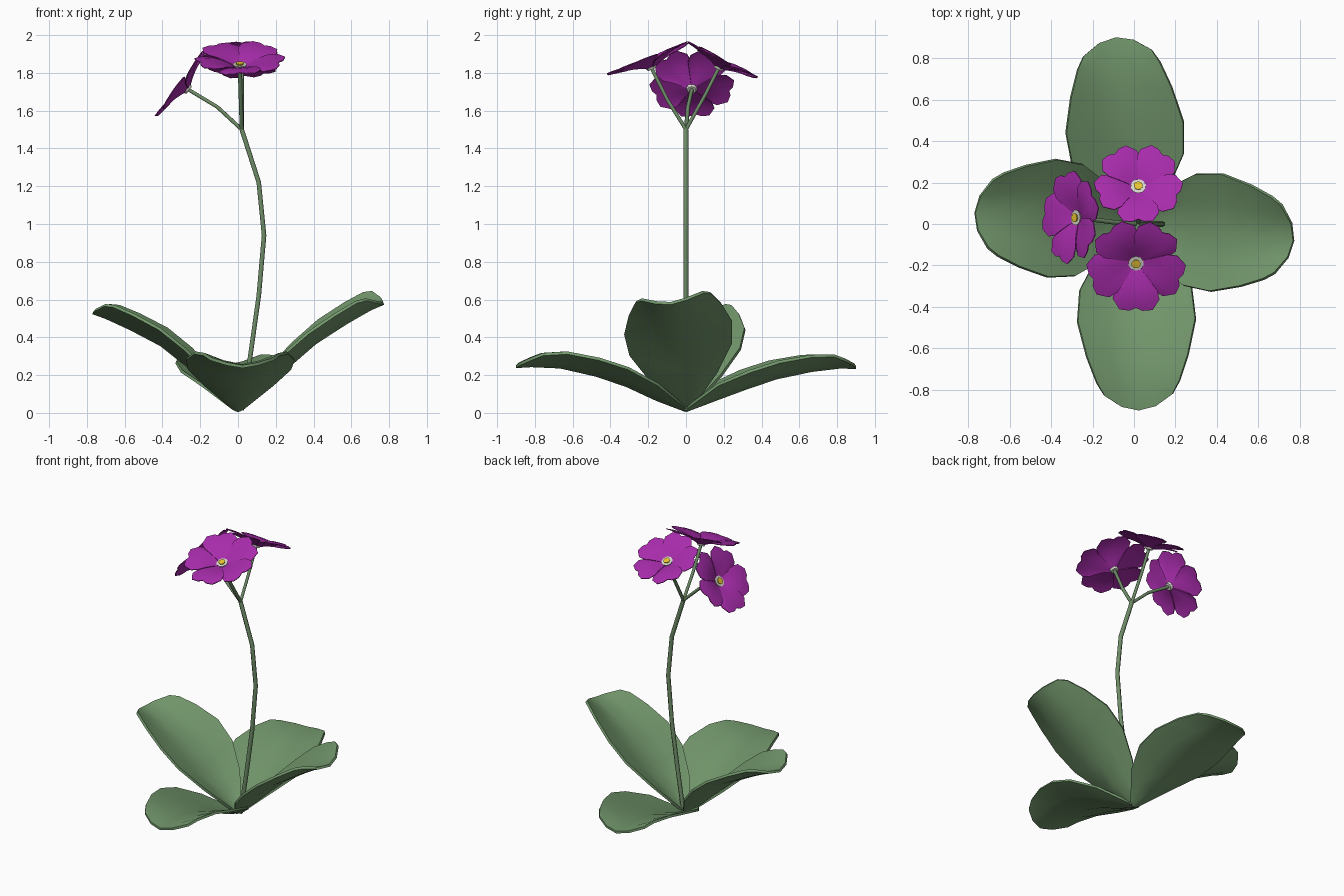
import bpy, bmesh, math
from mathutils import Vector, Matrix

if "Cube" in bpy.data.objects:
    bpy.data.objects.remove(bpy.data.objects["Cube"])


def material(name, rgb):
    m = bpy.data.materials.new(name)
    m.diffuse_color = (*rgb, 1)
    m.use_nodes = True
    m.node_tree.nodes["Principled BSDF"].inputs["Base Color"].default_value = m.diffuse_color
    return m


GREEN = material("leaf_green", (0.17, 0.31, 0.15))
STEM = material("stem_green", (0.16, 0.27, 0.14))
PURPLE = material("petal_purple", (0.39, 0.025, 0.41))
WHITE = material("eye_white", (0.68, 0.68, 0.6))
YELLOW = material("eye_yellow", (0.8, 0.55, 0.03))


def grid_object(name, rows, mat, thickness):
    """Skin a grid of points and give it a little thickness."""
    n = len(rows[0])
    verts = [p for row in rows for p in row]
    faces = [(i * n + j, (i + 1) * n + j, (i + 1) * n + j + 1, i * n + j + 1)
             for i in range(len(rows) - 1) for j in range(n - 1)]
    me = bpy.data.meshes.new(name)
    me.from_pydata(verts, [], faces)
    me.materials.append(mat)
    for p in me.polygons:
        p.use_smooth = True
    ob = bpy.data.objects.new(name, me)
    bpy.context.collection.objects.link(ob)
    s = ob.modifiers.new("thickness", 'SOLIDIFY')
    s.thickness = thickness
    s.offset = 0
    bpy.context.view_layer.objects.active = ob
    ob.select_set(True)
    bpy.ops.object.modifier_apply(modifier=s.name)
    bpy.ops.object.shade_smooth_by_angle(angle=math.radians(50))
    ob.select_set(False)
    return ob


# Leaves: a keel profile with raised edges, wide and blunt at the tip
T = [0, .17, .35, .53, .74, .91, 1]
HALF = [.03, .18, .27, .285, .245, .2, .165]
LIFT = [.015, .08, .09, .085, .075, .06, .04]


def leaf(name, angle, length, keel, roll=0):
    rows = []
    for t, w, lift, z in zip(T, HALF, LIFT, keel):
        row = []
        for u in (-1, -.5, 0, .5, 1):
            r = t * length - .075 * t ** 3 * u * u
            row.append((r, u * w, z + lift * abs(u) ** 1.5 + roll * u * w))
        rows.append(row)
    ob = grid_object(name, rows, GREEN, .016)
    ob.rotation_euler.z = math.radians(angle)


leaf("leaf_right", -6, .775, [.012, .12, .25, .37, .475, .55, .58], .12)
leaf("leaf_left", 176, .77, [.012, .12, .25, .36, .445, .505, .53])
leaf("leaf_front", -88.5, .9, [.012, .07, .145, .2, .243, .25, .245])
leaf("leaf_back", 95.5, .905, [.012, .07, .13, .185, .225, .243, .24])


# Stem and flower stalks: thin bevelled paths
def stalk(name, pts, radius):
    cu = bpy.data.curves.new(name, 'CURVE')
    cu.dimensions = '3D'
    cu.bevel_depth = radius
    cu.bevel_resolution = 1
    cu.use_fill_caps = True
    sp = cu.splines.new('POLY')
    sp.points.add(len(pts) - 1)
    for q, p in zip(sp.points, pts):
        q.co = (*p, 1)
    cu.materials.append(STEM)
    bpy.context.collection.objects.link(bpy.data.objects.new(name, cu))


TOP = (.02, 0, 1.5)
stalk("main_stem", [(.02, 0, .015), (.065, 0, .3), (.11, 0, .62), (.138, 0, .94),
                    (.11, 0, 1.22), TOP], .014)


# Flowers: five cupped, notched petals around a small eye
def flower(name, centre, normal, size, spin, elbow):
    centre, normal = Vector(centre), Vector(normal).normalized()
    stalk(name + "_stalk", [TOP, elbow, centre], .011)
    q = normal.to_track_quat('Z', 'Y').to_matrix().to_4x4()
    frame = Matrix.Translation(centre) @ q
    for k in range(5):
        rows = []
        for s in (.1, .3, .5, .7, .87, 1):
            row = []
            for u, edge in ((-1, .68), (-.85, .86), (-.5, 1), (-.2, .97), (0, .9),
                            (.2, .97), (.5, 1), (.85, .86), (1, .68)):
                a = u * .68
                r = s * edge
                h = .27 * math.sin(min(r, .9) * 1.9) - .05 * u * u * s + .035 * u * s
                row.append((size * r * math.cos(a), size * r * math.sin(a), size * h))
            rows.append(row)
        ob = grid_object(f"{name}_petal_{k + 1}", rows, PURPLE, .005)
        ob.matrix_world = frame @ Matrix.Rotation(math.radians(spin + 72 * k), 4, 'Z')
    for part, rad, z, mat in (("eye", .038, .028, WHITE), ("eye_centre", .022, .036, YELLOW)):
        bm = bmesh.new()
        bmesh.ops.create_cone(bm, cap_ends=True, segments=10, radius1=rad * .6,
                              radius2=rad, depth=.03)
        me = bpy.data.meshes.new(f"{name}_{part}")
        bm.to_mesh(me)
        bm.free()
        me.materials.append(mat)
        ob = bpy.data.objects.new(me.name, me)
        bpy.context.collection.objects.link(ob)
        ob.matrix_world = frame @ Matrix.Translation((0, 0, z - .015))


flower("front_flower", (.01, -.18, 1.82), (0, -.37, .93), .24, -90, (.015, -.1, 1.66))
flower("back_flower", (.02, .17, 1.82), (.02, .45, .89), .215, 20, (.02, .1, 1.68))
flower("left_flower", (-.26, .03, 1.71), (-.8, .02, .59), .225, 50, (-.11, .01, 1.62))
